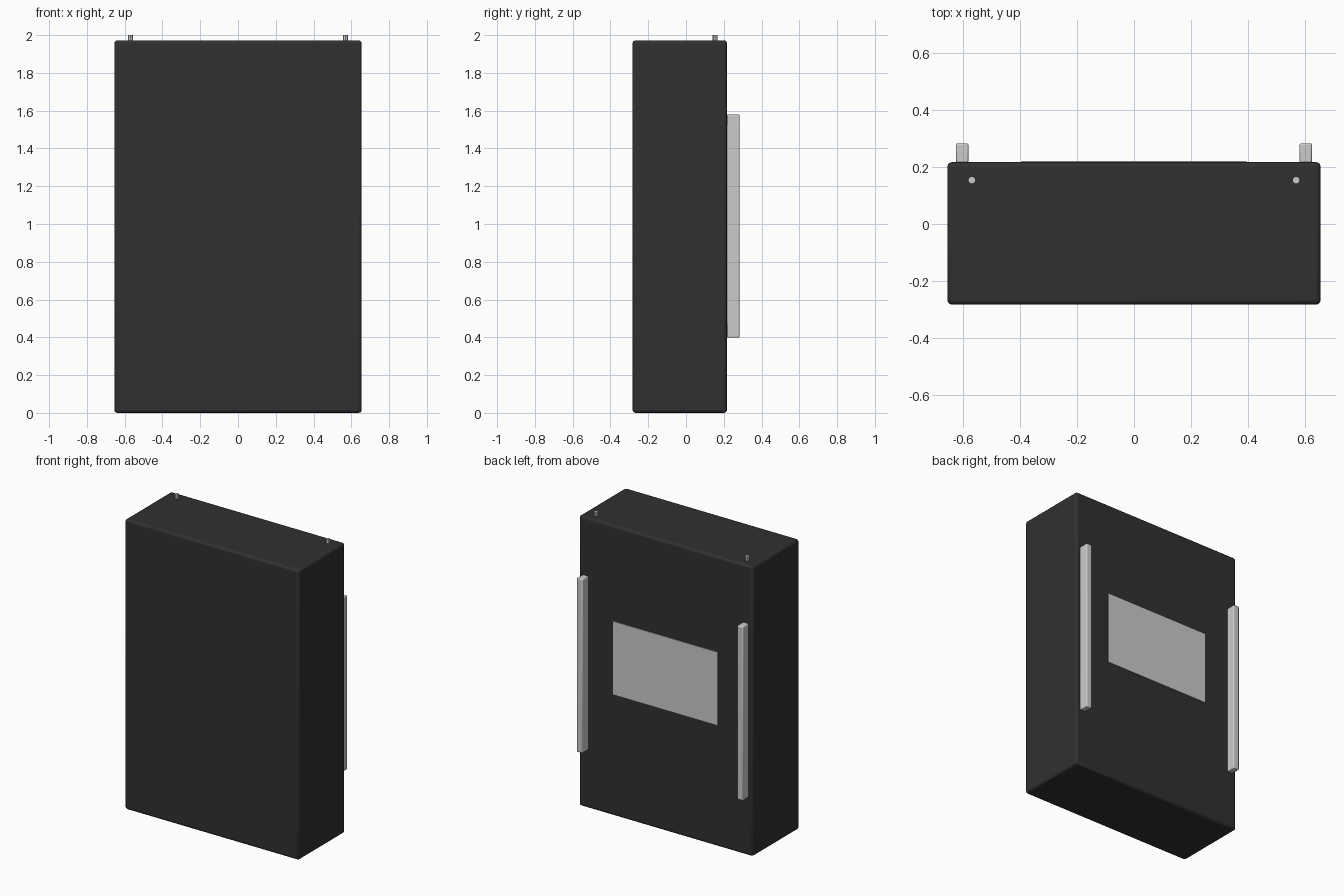
import bpy, math

if "Cube" in bpy.data.objects:
    bpy.data.objects.remove(bpy.data.objects["Cube"])


def mat(name, rgb):
    m = bpy.data.materials.new(name)
    m.diffuse_color = (*rgb, 1)
    m.use_nodes = True
    m.node_tree.nodes["Principled BSDF"].inputs["Base Color"].default_value = m.diffuse_color
    return m


BLACK = mat("charcoal_black", (0.03, 0.03, 0.03))
GREY = mat("light_grey", (0.6, 0.6, 0.6))


def finish(ob, name, material, bevel=0, segments=2):
    ob.name = name
    ob.data.materials.append(material)
    if bevel:
        mod = ob.modifiers.new("bevel", 'BEVEL')
        mod.width = bevel
        mod.segments = segments
    bpy.ops.object.shade_smooth_by_angle(angle=math.radians(35))


def box(name, lo, hi, material, bevel=0, segments=2):
    centre = [(a + b) / 2 for a, b in zip(lo, hi)]
    bpy.ops.mesh.primitive_cube_add(size=1, location=centre)
    ob = bpy.context.object
    ob.scale = [b - a for a, b in zip(lo, hi)]
    bpy.ops.object.transform_apply(location=False, rotation=False, scale=True)
    finish(ob, name, material, bevel, segments)


# main cabinet
box("cabinet", (-0.655, -0.283, 0), (0.655, 0.217, 1.972), BLACK, 0.016, 3)

# thin plate on the back
box("back_plate", (-0.394, 0.214, 0.828), (0.394, 0.222, 1.324), GREY)

for side, label in ((-1, "left"), (1, "right")):
    # vertical rail on the back
    x = side * 0.603
    box(label + "_rail", (x - 0.022, 0.215, 0.398), (x + 0.022, 0.283, 1.58),
        GREY, 0.006, 2)
    # small pin on the top
    bpy.ops.mesh.primitive_cylinder_add(vertices=8, radius=0.0135, depth=0.04,
                                        location=(side * 0.569, 0.154, 1.98))
    finish(bpy.context.object, label + "_pin", GREY)
